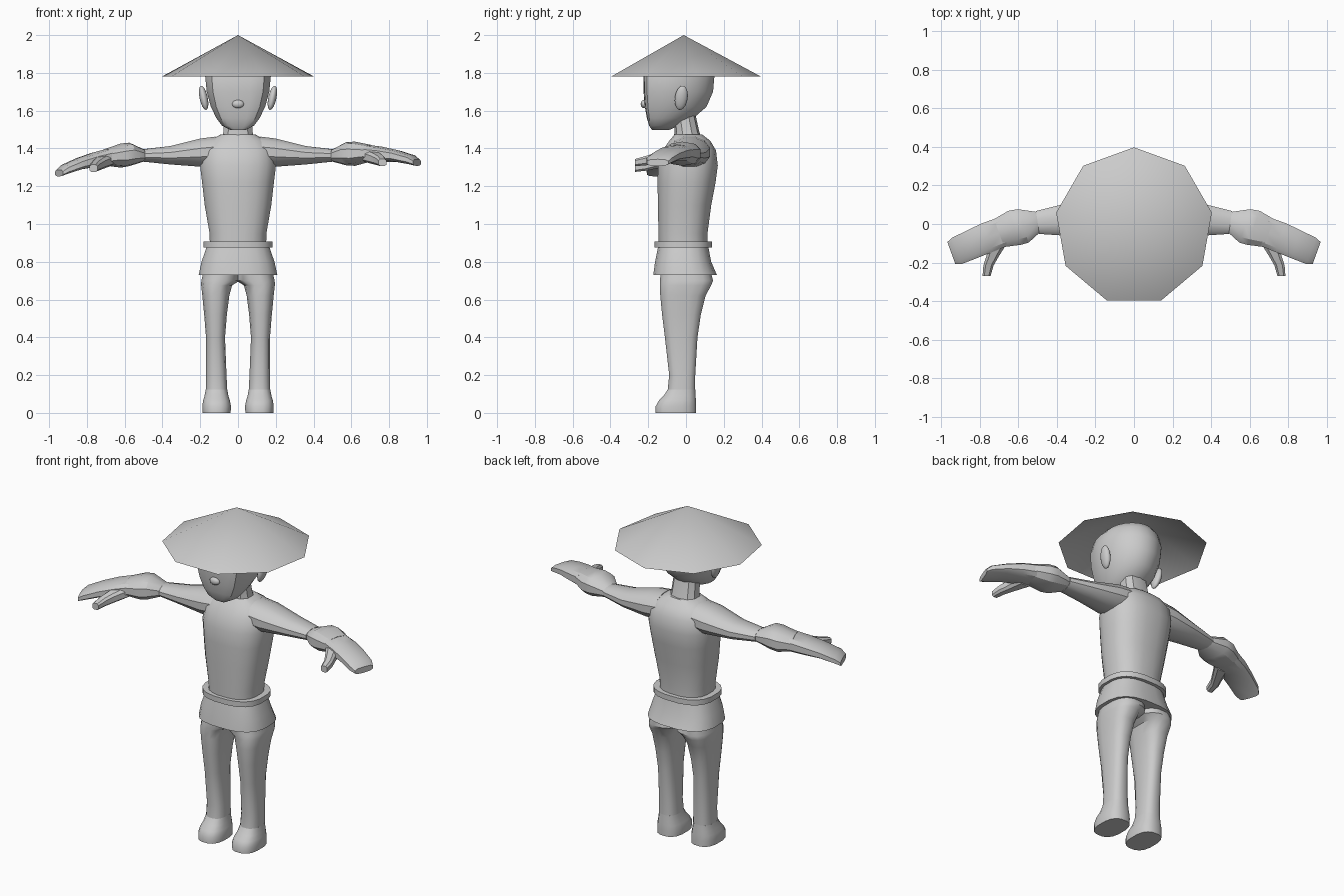
import bpy, math
from mathutils import Vector

if "Cube" in bpy.data.objects:
    bpy.data.objects.remove(bpy.data.objects["Cube"])

mat = bpy.data.materials.new("plain_grey")
mat.diffuse_color = (0.6, 0.6, 0.6, 1)
mat.use_nodes = True
mat.node_tree.nodes["Principled BSDF"].inputs["Base Color"].default_value = mat.diffuse_color


def finish(ob, angle=32):
    ob.data.materials.append(mat)
    bpy.ops.object.select_all(action='DESELECT')
    ob.select_set(True)
    bpy.context.view_layer.objects.active = ob
    bpy.ops.object.shade_smooth_by_angle(angle=math.radians(angle))
    return ob


def loft(name, rings, caps=True):
    """Skin a list of equally sized vertex rings."""
    n = len(rings[0])
    verts = [p for r in rings for p in r]
    faces = [(k * n + i, k * n + (i + 1) % n, (k + 1) * n + (i + 1) % n, (k + 1) * n + i)
             for k in range(len(rings) - 1) for i in range(n)]
    if caps:
        faces += [tuple(reversed(range(n))), tuple(range(len(verts) - n, len(verts)))]
    me = bpy.data.meshes.new(name)
    me.from_pydata(verts, [], faces)
    # make normals point outwards, also for mirrored parts
    import bmesh
    bm = bmesh.new()
    bm.from_mesh(me)
    bmesh.ops.recalc_face_normals(bm, faces=bm.faces)
    bm.to_mesh(me)
    bm.free()
    ob = bpy.data.objects.new(name, me)
    bpy.context.collection.objects.link(ob)
    return finish(ob)


def section(c, u, v, n=16, e=2.4):
    """Superellipse ring around c with half axes u and v."""
    f = lambda t: math.copysign(abs(t) ** (2 / e), t)
    return [Vector(c) + Vector(u) * f(math.cos(a)) + Vector(v) * f(math.sin(a))
            for a in (2 * math.pi * (i + 0.5) / n for i in range(n))]


def flat_ring(x0, x1, y0, y1, z, n=16, e=2.4):
    """Horizontal ring filling a rectangle."""
    return section(((x0 + x1) / 2, (y0 + y1) / 2, z),
                   ((x1 - x0) / 2, 0, 0), (0, (y1 - y0) / 2, 0), n, e)


def column(name, rows, **kw):
    """Symmetric upright part; rows are (z, half width, front y, back y)."""
    return loft(name, [flat_ring(-w, w, a, b, z, **kw) for z, w, a, b in rows])


def ball(name, loc, size):
    bpy.ops.mesh.primitive_uv_sphere_add(segments=14, ring_count=10, location=loc)
    ob = bpy.context.object
    ob.name = name
    ob.scale = size
    return finish(ob, 60)


# Hat: open nine-sided cone
bpy.ops.mesh.primitive_cone_add(vertices=9, radius1=0.41, radius2=0, depth=0.22,
                                end_fill_type='NOTHING', location=(0, -0.012, 1.89))
hat = bpy.context.object
hat.name = "hat"
finish(hat)

# Head: rounded skull with a flattened face
head_rows = [(1.497, .04, -.18, -.09), (1.52, .085, -.195, -.04), (1.56, .115, -.207, .04),
             (1.62, .145, -.218, .11), (1.70, .167, -.225, .145), (1.78, .175, -.225, .152),
             (1.84, .165, -.205, .135), (1.88, .13, -.16, .105), (1.905, .07, -.09, .05)]
rings = []
for z, w, a, b in head_rows:
    ring = flat_ring(-w, w, a - 0.18 * (b - a), b, z, n=24, e=2.0)
    rings.append([Vector((p.x, max(p.y, a + 0.6 * p.x ** 2), p.z)) for p in ring])
loft("head", rings)
ball("nose", (0, -.222, 1.635), (.032, .018, .022))
for s in (-1, 1):
    ear = ball("ear", (s * .182, -.025, 1.668), (.022, .034, .066))
    ear.rotation_euler = (math.radians(-8), math.radians(s * 12), 0)

# Neck and body
column("neck", [(1.43, .095, -.07, .09), (1.49, .08, -.06, .07), (1.58, .075, -.07, .05)], n=10)
column("torso", [(.87, .15, -.145, .115), (.95, .152, -.147, .115), (1.10, .178, -.15, .135),
                 (1.22, .192, -.152, .158), (1.31, .203, -.15, .17), (1.39, .195, -.125, .16),
                 (1.44, .16, -.09, .13), (1.475, .09, -.06, .085)], n=20, e=2.5)
column("belt", [(.875, .185, -.168, .14), (.907, .185, -.168, .14)], n=20, e=2.6)
column("tunic_skirt", [(.73, .21, -.175, .165), (.80, .195, -.165, .135),
                       (.885, .165, -.148, .118)], n=20, e=2.7)

# Legs and feet; rows are (z, inner x, outer x, front y, back y)
leg_rows = [(.10, .055, .172, -.10, .05), (.20, .06, .17, -.09, .05), (.40, .068, .17, -.113, .062),
            (.52, .058, .18, -.128, .08), (.62, .045, .19, -.138, .105), (.675, .03, .196, -.14, .135),
            (.70, -.01, .196, -.14, .145), (.80, -.01, .17, -.13, .12)]
foot_rows = [(0, .038, .188, -.162, .055), (.035, .036, .19, -.162, .055), (.065, .042, .186, -.145, .054),
             (.09, .05, .178, -.12, .052), (.125, .056, .172, -.097, .05)]
for s in (-1, 1):
    for name, rows in (("leg", leg_rows), ("foot", foot_rows)):
        loft(name, [flat_ring(min(s * a, s * b), max(s * a, s * b), c, d, z, e=2.6)
                    for z, a, b, c, d in rows])


# Arms, hands and thumbs; rows are (x, y, z, half width, half height, forward yaw)
arm_rows = [(.12, .02, 1.385, .11, .08, 0), (.20, .02, 1.378, .11, .077, 0), (.36, .022, 1.364, .085, .05, 0),
            (.50, .008, 1.363, .062, .034, 8)]
cuff_rows = [(.50, .008, 1.363, .058, .033, 8), (.575, -.01, 1.372, .095, .062, 18),
             (.62, -.02, 1.372, .098, .064, 20), (.70, -.047, 1.375, .08, .045, 20)]
hand_rows = [(.68, -.04, 1.375, .08, .045, 20), (.76, -.07, 1.37, .082, .04, 20),
             (.84, -.105, 1.36, .079, .032, 20), (.92, -.14, 1.34, .075, .026, 20),
             (.948, -.15, 1.325, .062, .018, 20)]
for s in (-1, 1):
    # the left hand hangs slightly lower
    def droop(x):
        return 0.14 * max(0, x - .55) if s < 0 else 0

    for name, rows, n, e in (("arm", arm_rows, 12, 2.2), ("cuff", cuff_rows, 10, 2.4),
                             ("hand", hand_rows, 10, 3.0)):
        rings = []
        for x, y, z, w, h, yaw in rows:
            t = math.radians(yaw)
            rings.append(section((s * x, y, z - droop(x)),
                                 (s * w * math.sin(t), w * math.cos(t), 0), (0, 0, h), n, e))
        loft(name, rings)
    thumb = [(.70, -.09, 1.36, .05, .034), (.735, -.17, 1.345, .034, .03),
             (.755, -.215, 1.335, .028, .026), (.765, -.27, 1.325, .022, .02)]
    loft("thumb", [section((s * x, y, z - droop(x)), (w, 0, 0), (0, 0, h), 8, 3.0)
                   for x, y, z, w, h in thumb])
